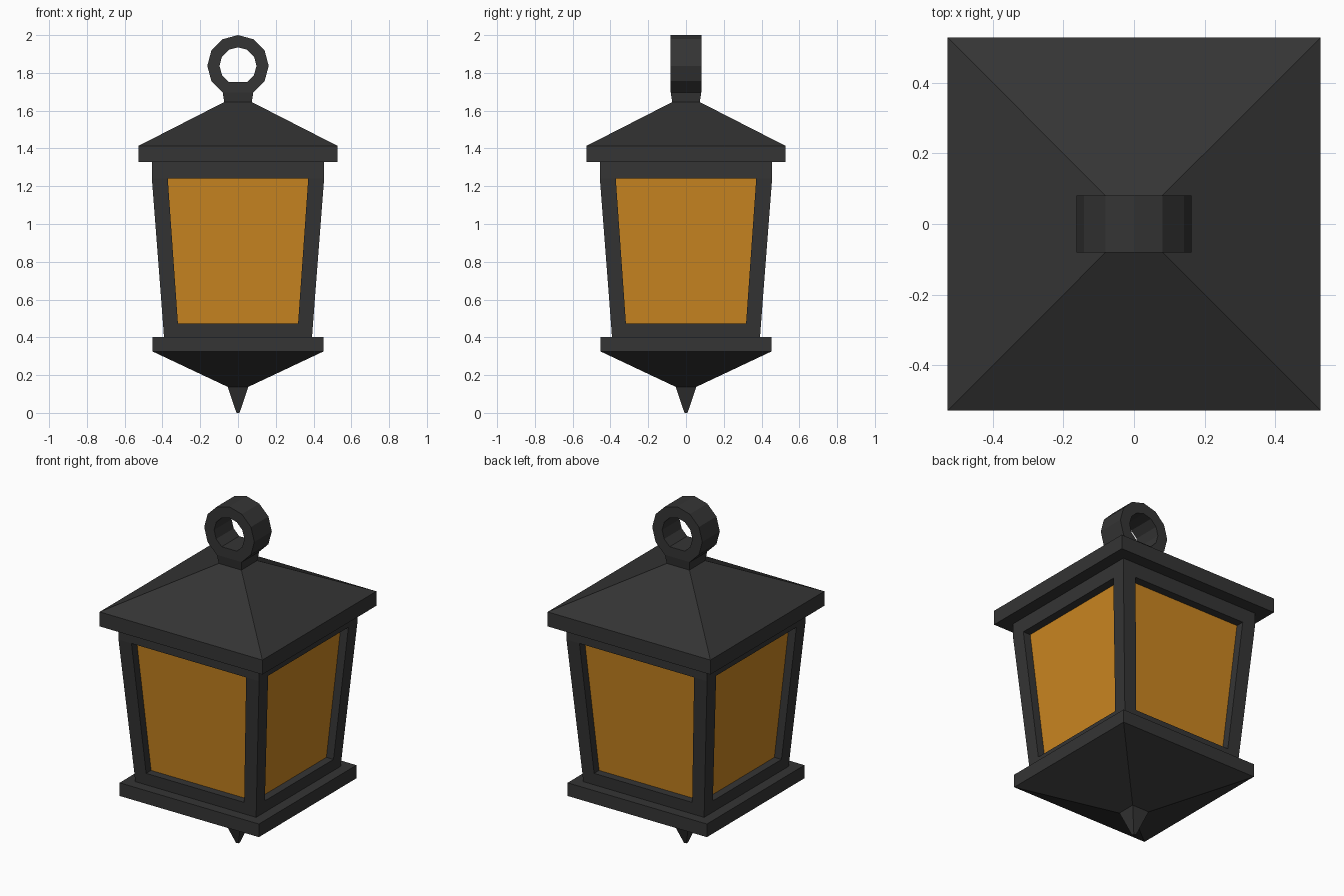
import bpy, bmesh
from math import cos, sin, radians

if "Cube" in bpy.data.objects:
    bpy.data.objects.remove(bpy.data.objects["Cube"])


def material(name, color):
    m = bpy.data.materials.new(name)
    m.diffuse_color = color
    m.use_nodes = True
    m.node_tree.nodes["Principled BSDF"].inputs["Base Color"].default_value = m.diffuse_color
    return m


IRON = material("dark_iron", (0.035, 0.035, 0.035, 1))
AMBER = material("amber_glass", (0.6, 0.24, 0.015, 1))


def finish(name, bm, mat):
    bmesh.ops.recalc_face_normals(bm, faces=bm.faces)
    me = bpy.data.meshes.new(name)
    bm.to_mesh(me)
    bm.free()
    me.materials.append(mat)
    ob = bpy.data.objects.new(name, me)
    bpy.context.collection.objects.link(ob)
    return ob


def loft(name, loops, mat):
    """Skin a stack of equal-length point loops and cap both ends."""
    bm = bmesh.new()
    rings = [[bm.verts.new(p) for p in loop] for loop in loops]
    n = len(rings[0])
    for a, b in zip(rings, rings[1:]):
        for i in range(n):
            j = (i + 1) % n
            bm.faces.new((a[i], a[j], b[j], b[i]))
    bm.faces.new(rings[0])
    bm.faces.new(rings[-1])
    return finish(name, bm, mat)


def rect(x0, x1, y0, y1, z):
    return [(x0, y0, z), (x1, y0, z), (x1, y1, z), (x0, y1, z)]


def square_stack(name, levels, mat=IRON):
    """Square section part from (half width, z) levels."""
    return loft(name, [rect(-h, h, -h, h, z) for h, z in levels], mat)


# Base, bottom up
square_stack("bottom_spike", [(0.008, 0), (0.055, 0.138)])
square_stack("base", [(0.055, 0.138), (0.452, 0.325), (0.452, 0.402)])

# Lantern body: rails, glass core, corner posts
square_stack("bottom_rail", [(0.392, 0.402), (0.397, 0.472)])
square_stack("glass", [(0.351, 0.472), (0.408, 1.242)], AMBER)
square_stack("top_rail", [(0.456, 1.242), (0.456, 1.328)])
for label, sx, sy in (("front_left", -1, -1), ("front_right", 1, -1),
                      ("back_left", -1, 1), ("back_right", 1, 1)):
    loops = [rect(sx * i, sx * o, sy * i, sy * o, z)
             for i, o, z in ((0.318, 0.397, 0.472), (0.372, 0.456, 1.242))]
    loft(label + "_post", loops, IRON)

# Roof and neck
square_stack("roof", [(0.528, 1.328), (0.528, 1.413), (0.074, 1.645)])
square_stack("ring_neck", [(0.073, 1.645), (0.081, 1.697)])

# Hanging ring: twelve-sided, its lowest corner flattened onto the neck
bm = bmesh.new()
R, r, d, zc = 0.1625, 0.098, 0.081, 1.8375
sections = []
for k in range(11):
    a = radians(-60 + 30 * k)
    sections.append([bm.verts.new((q * cos(a), y, zc + q * sin(a)))
                     for q, y in ((R, -d), (R, d), (r, d), (r, -d))])
for k in range(11):
    a, b = sections[k], sections[(k + 1) % 11]
    for i in range(4):
        j = (i + 1) % 4
        bm.faces.new((a[i], a[j], b[j], b[i]))
finish("hanging_ring", bm, IRON)
